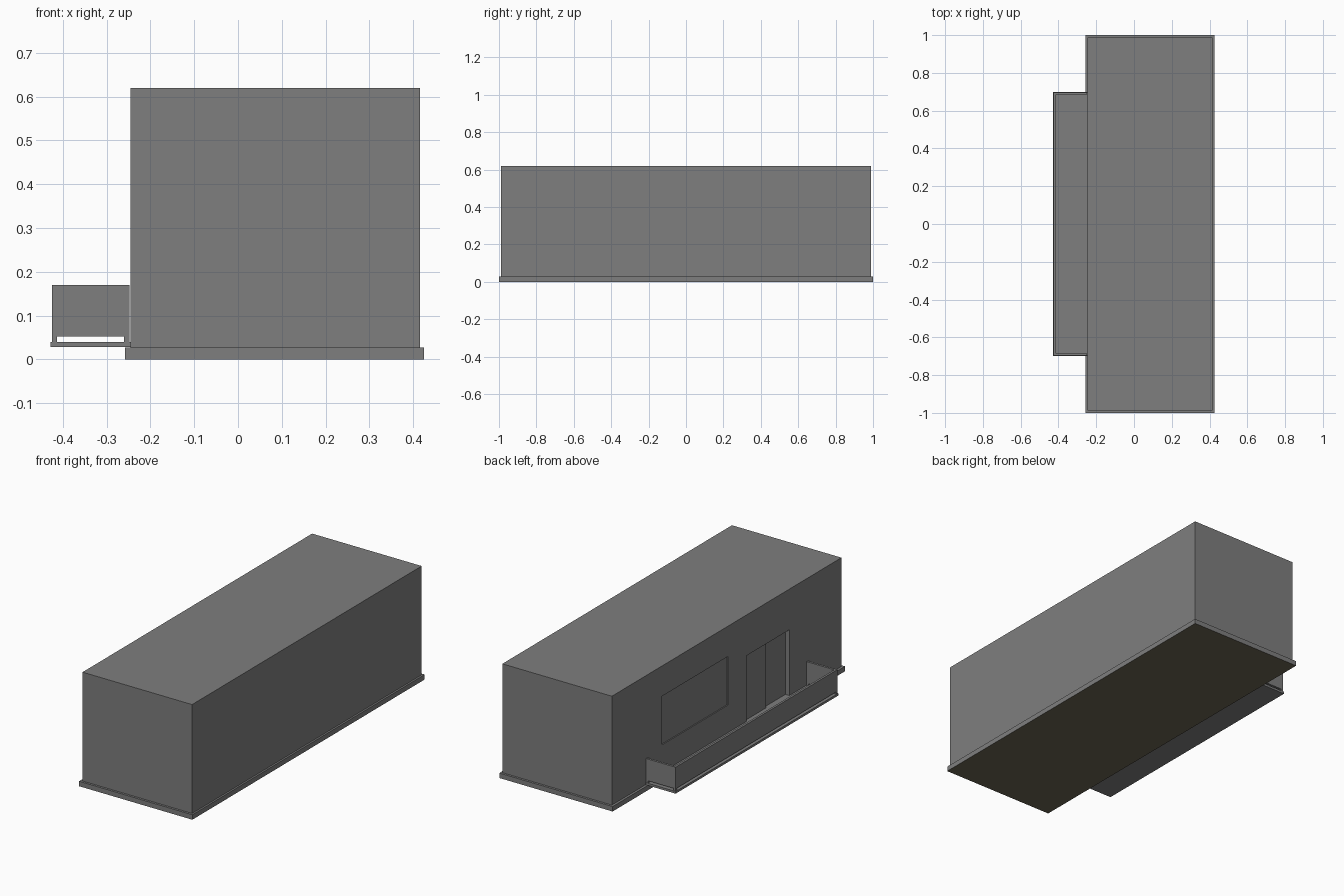
import bpy, bmesh

if "Cube" in bpy.data.objects:
    bpy.data.objects.remove(bpy.data.objects["Cube"])


def material(name, rgb):
    m = bpy.data.materials.new(name)
    m.diffuse_color = (*rgb, 1.0)
    m.use_nodes = True
    m.node_tree.nodes["Principled BSDF"].inputs["Base Color"].default_value = m.diffuse_color
    return m


GREY = material("concrete_grey", (0.21, 0.21, 0.21))
EARTH = material("earth_brown", (0.144, 0.128, 0.087))


def box(name, x, y, z):
    """Axis-aligned box from (min, max) ranges."""
    bm = bmesh.new()
    bmesh.ops.create_cube(bm, size=1.0)
    for v in bm.verts:
        v.co = [r[0] + (c + 0.5) * (r[1] - r[0]) for c, r in zip(v.co, (x, y, z))]
    me = bpy.data.meshes.new(name)
    bm.to_mesh(me)
    bm.free()
    me.materials.append(GREY)
    ob = bpy.data.objects.new(name, me)
    bpy.context.scene.collection.objects.link(ob)
    return ob


def cut(ob, cutter):
    """Subtract the cutter and remove it."""
    mod = ob.modifiers.new("cut", 'BOOLEAN')
    mod.operation = 'DIFFERENCE'
    mod.solver = 'EXACT'
    mod.object = cutter
    cutter.hide_render = True
    dg = bpy.context.evaluated_depsgraph_get()
    dg.update()
    me = bpy.data.meshes.new_from_object(ob.evaluated_get(dg))
    ob.modifiers.clear()
    ob.data = me
    bpy.data.objects.remove(cutter)


# foundation slab with a brown underside
slab = box("foundation_slab", (-0.258, 0.425), (-1, 1), (0, 0.027))
slab.data.materials.append(EARTH)
for p in slab.data.polygons:
    if p.normal.z < -0.5:
        p.material_index = 1

# main building with recessed window and doorway on the balcony side
WALL = -0.245
building = box("building", (WALL, 0.415), (-0.988, 0.988), (0.027, 0.62))
cut(building, box("window_cutter", (WALL - 0.1, WALL + 0.006), (-0.01, 0.556), (0.19, 0.455)))
cut(building, box("door_cutter", (WALL - 0.1, WALL + 0.024), (-0.54, -0.172), (0.04, 0.398)))

# sliding door leaf covering half of the doorway
box("sliding_door_leaf", (WALL + 0.012, WALL + 0.024), (-0.356, -0.172), (0.04, 0.398))

# balcony floor
box("balcony_floor", (-0.428, WALL), (-0.7, 0.7), (0.028, 0.04))

# balcony parapet: U-shaped wall raised above the floor
T = 0.012
X0, X1, Y = -0.425, -0.248, 0.697
parapet = box("balcony_parapet", (X0, X1), (-Y, Y), (0.052, 0.17))
cut(parapet, box("parapet_cutter", (X0 + T, X1 + 0.1), (-Y + T, Y - T), (0, 0.3)))

# short posts carrying the parapet
for side in (-1, 1):
    yr = sorted((side * Y, side * (Y - T)))
    box("parapet_post_outer", (X0, X0 + T), yr, (0.04, 0.052))
    box("parapet_post_inner", (X1 - T, X1), yr, (0.04, 0.052))
